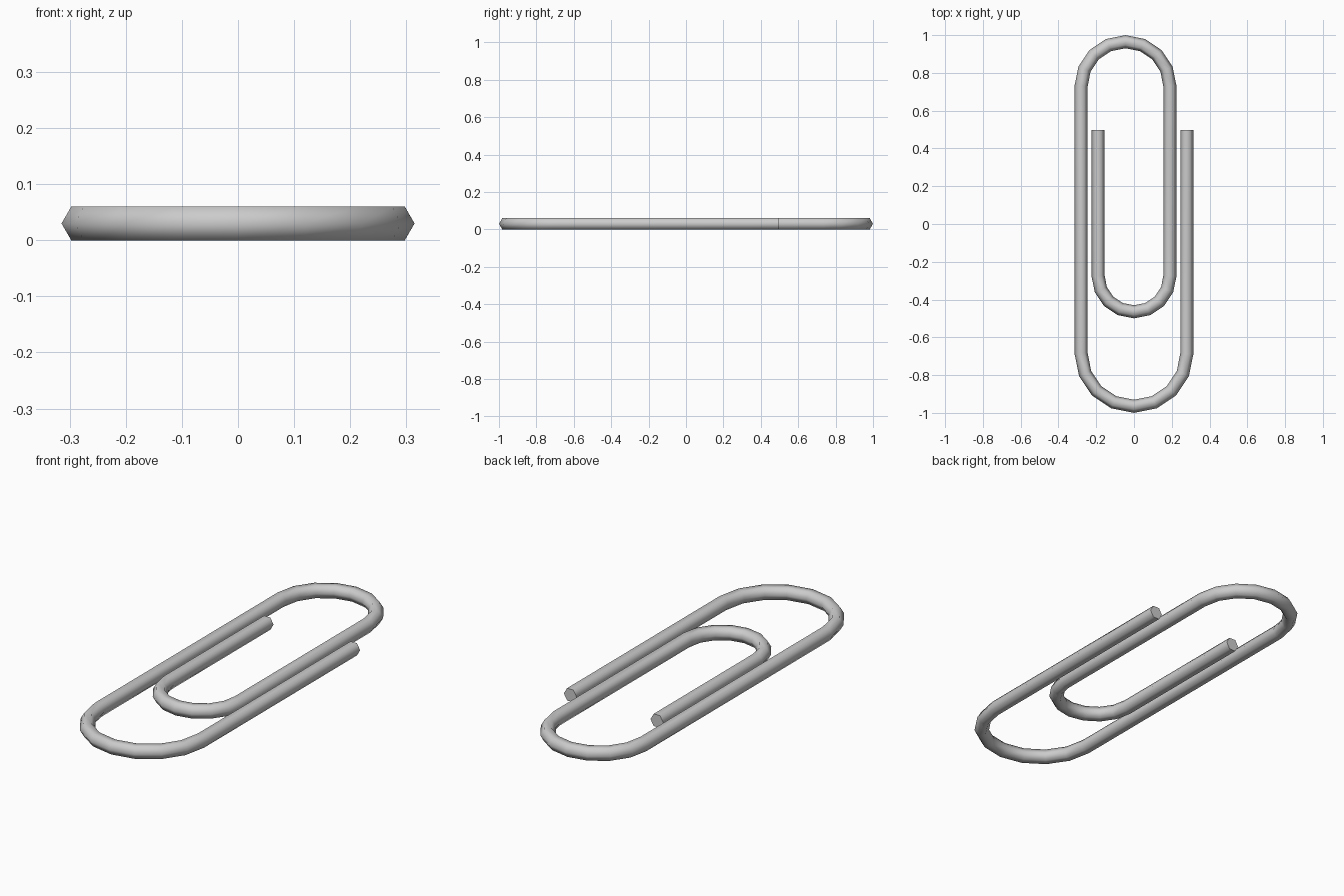
import bpy, bmesh
from math import pi, cos, sin
from mathutils import Vector

if "Cube" in bpy.data.objects:
    bpy.data.objects.remove(bpy.data.objects["Cube"])

R = 0.03464      # circumradius of hexagonal wire, flat side down
SIDES = 6
Z = 0.03


def arc(cx, cy, r, a0, a1, steps=8):
    """Points along a bend, from angle a0 to a1."""
    return [Vector((cx + r * cos(a0 + (a1 - a0) * i / steps),
                    cy + r * sin(a0 + (a1 - a0) * i / steps), Z))
            for i in range(steps + 1)]


# Wire centreline: outer end, lower bend, upper bend, inner bend, inner end
path = [Vector((0.28, 0.497, Z))]
path += arc(0, -0.685, 0.28, 0, -pi)
path += arc(-0.045, 0.73, 0.235, pi, 0)
path += arc(0, -0.275, 0.19, 0, -pi)
path += [Vector((-0.19, 0.497, Z))]

# Sweep the hexagon along the centreline
bm = bmesh.new()
rings = []
for i, p in enumerate(path):
    d_in = (p - path[i - 1]).normalized() if i > 0 else Vector()
    d_out = (path[i + 1] - p).normalized() if i < len(path) - 1 else Vector()
    t = (d_in + d_out).normalized()
    side = Vector((t.y, -t.x, 0))
    rings.append([bm.verts.new(p + side * R * cos(2 * pi * k / SIDES)
                               + Vector((0, 0, R * sin(2 * pi * k / SIDES))))
                  for k in range(SIDES)])
for a, b in zip(rings, rings[1:]):
    for k in range(SIDES):
        n = (k + 1) % SIDES
        bm.faces.new((a[k], a[n], b[n], b[k]))
# Flat cut ends
bm.faces.new(rings[0])
bm.faces.new(rings[-1])
bmesh.ops.recalc_face_normals(bm, faces=bm.faces)

mesh = bpy.data.meshes.new("paperclip_wire")
bm.to_mesh(mesh)
bm.free()
clip = bpy.data.objects.new("paperclip_wire", mesh)
bpy.context.collection.objects.link(clip)

# Smooth round the wire, sharp at the cut ends
bpy.context.view_layer.objects.active = clip
clip.select_set(True)
bpy.ops.object.shade_smooth_by_angle(angle=1.25)
